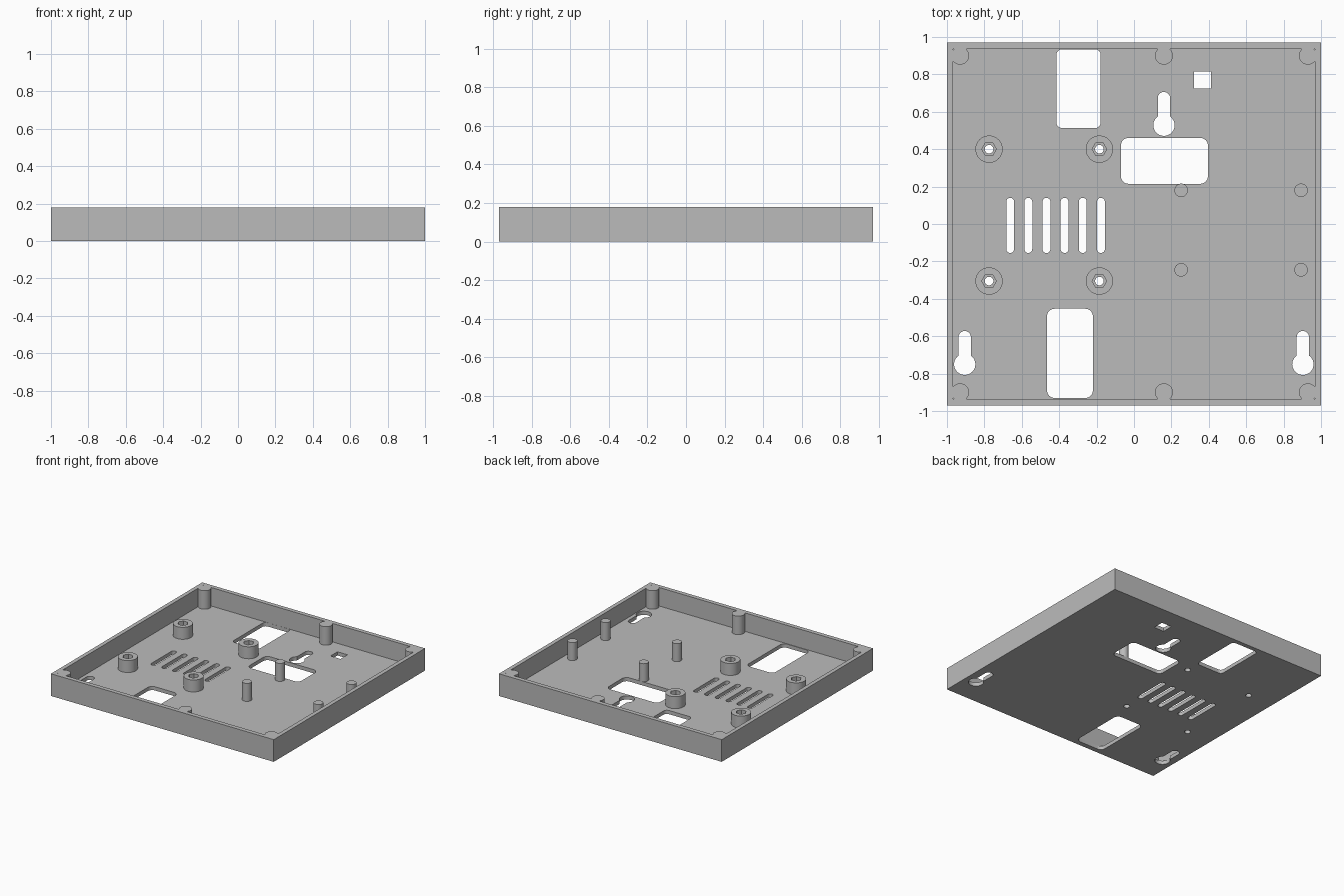
import bpy, bmesh, math

cube = bpy.data.objects.get("Cube")
if cube:
    bpy.data.objects.remove(cube, do_unlink=True)

GREY = (0.5, 0.5, 0.5, 1.0)
mat = bpy.data.materials.new("plain grey")
mat.use_nodes = True
mat.diffuse_color = GREY
mat.node_tree.nodes["Principled BSDF"].inputs["Base Color"].default_value = GREY

HEIGHT, FLOOR = 0.18, 0.03


def prism(name, outline, z0, z1):
    """Extrude a flat outline from z0 to z1."""
    bm = bmesh.new()
    verts = [bm.verts.new((x, y, z0)) for x, y in outline]
    bmesh.ops.remove_doubles(bm, verts=verts, dist=1e-5)
    face = bm.faces.new(list(bm.verts))
    top = bmesh.ops.extrude_face_region(bm, geom=[face])["geom"]
    for v in top:
        if isinstance(v, bmesh.types.BMVert):
            v.co.z = z1
    bmesh.ops.recalc_face_normals(bm, faces=bm.faces)
    mesh = bpy.data.meshes.new(name)
    bm.to_mesh(mesh)
    bm.free()
    mesh.materials.append(mat)
    obj = bpy.data.objects.new(name, mesh)
    bpy.context.collection.objects.link(obj)
    return obj


def ring(cx, cy, r, n=32):
    return [(cx + r * math.cos(math.tau * i / n), cy + r * math.sin(math.tau * i / n))
            for i in range(n)]


def rounded(x0, x1, y0, y1, r=0.0, n=8):
    """Rectangle outline with rounded corners."""
    corners = [(x1 - r, y1 - r), (x0 + r, y1 - r), (x0 + r, y0 + r), (x1 - r, y0 + r)]
    steps = range(n + 1) if r else [0]
    return [(cx + r * math.cos(math.pi / 2 * (q + i / n)),
             cy + r * math.sin(math.pi / 2 * (q + i / n)))
            for q, (cx, cy) in enumerate(corners) for i in steps]


def combine(obj, helpers, operation):
    """Apply booleans with the helpers, then drop the helpers."""
    for h in helpers:
        h.hide_render = True
        mod = obj.modifiers.new("cut", "BOOLEAN")
        mod.operation, mod.solver, mod.object = operation, "EXACT", h
    deps = bpy.context.evaluated_depsgraph_get()
    mesh = bpy.data.meshes.new_from_object(obj.evaluated_get(deps))
    obj.modifiers.clear()
    obj.data = mesh
    for h in helpers:
        bpy.data.objects.remove(h, do_unlink=True)


def cutter(outline, z0=-0.05, z1=0.1):
    return prism("cutter", outline, z0, z1)


# Open tray: outer block minus cavity
tray = prism("tray", rounded(-1, 1, -0.97, 0.97), 0, HEIGHT)
combine(tray, [cutter(rounded(-0.967, 0.967, -0.935, 0.935), FLOOR, 0.3)], "DIFFERENCE")

# Screw bosses merged into the front and back walls
bosses = [prism("boss", ring(x, y, 0.048), FLOOR / 2, HEIGHT)
          for x in (-0.93, 0.16, 0.93) for y in (-0.9, 0.9)]
combine(tray, bosses, "UNION")

# Large cable openings and the small square one
holes = [cutter(rounded(-0.415, -0.178, 0.513, 0.934, 0.03)),
         cutter(rounded(-0.07, 0.395, 0.215, 0.46, 0.04)),
         cutter(rounded(-0.465, -0.22, -0.93, -0.453, 0.04)),
         cutter(rounded(0.322, 0.412, 0.725, 0.815))]

# Keyhole hangers
for x, y in ((0.16, 0.528), (-0.905, -0.75), (0.903, -0.75)):
    holes.append(cutter(ring(x, y, 0.057)))
    holes.append(cutter(rounded(x - 0.033, x + 0.033, y - 0.02, y + 0.178, 0.0329)))

# Ventilation slots
for i in range(6):
    x = -0.662 + 0.097 * i
    holes.append(cutter(rounded(x - 0.021, x + 0.021, -0.155, 0.14, 0.0209)))

# Board standoffs with a hexagonal nut pocket and a through hole
parts = [tray]
for x, sx in ((-0.775, "right"), (-0.185, "left")):
    for y, sy in ((-0.305, "front"), (0.4, "back")):
        holes.append(cutter(ring(x, y, 0.023)))
        standoff = prism(f"standoff_{sy}_{sx}", ring(x, y, 0.073), FLOOR, 0.127)
        combine(standoff, [cutter(ring(x, y, 0.023), -0.1, 0.3),
                           cutter(ring(x, y, 0.039, 6), 0.07, 0.3)], "DIFFERENCE")
        parts.append(standoff)
combine(tray, holes, "DIFFERENCE")

# Slim support posts
for x, sx in ((0.252, "right"), (0.893, "left")):
    for y, sy in ((-0.245, "front"), (0.18, "back")):
        parts.append(prism(f"post_{sy}_{sx}", ring(x, y, 0.036), FLOOR, 0.176))

# Smooth the round walls and keep the edges sharp
bpy.ops.object.select_all(action="DESELECT")
for p in parts:
    p.select_set(True)
bpy.context.view_layer.objects.active = tray
bpy.ops.object.shade_smooth_by_angle(angle=math.radians(30))
